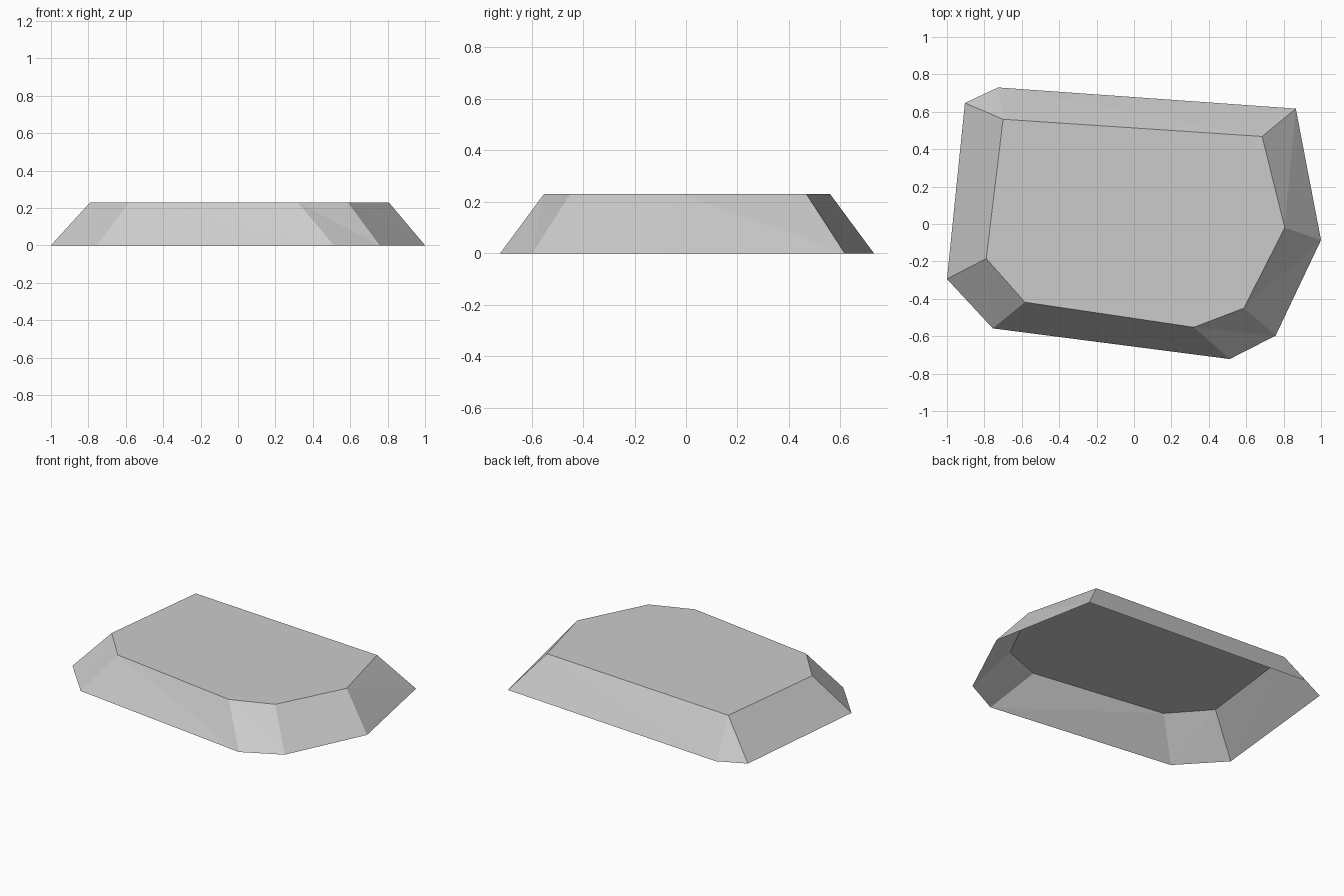
import bpy
import bmesh

cube = bpy.data.objects.get("Cube")
if cube:
    bpy.data.objects.remove(cube, do_unlink=True)

HEIGHT = 0.23

# Outline pairs, counterclockwise: (ground point, plateau point)
FRONT_LEFT_TO_BACK = [
    ((-0.755, -0.558), (-0.583, -0.418)),
    ((0.512, -0.722), (0.32, -0.552)),
    ((0.757, -0.597), (0.587, -0.45)),
    ((1.0, -0.086), (0.806, -0.02)),
    ((0.865, 0.617), (0.685, 0.468)),
    ((-0.727, 0.73), (-0.70, 0.56)),
    ((-0.904, 0.647), (-0.70, 0.56)),  # both corners meet one plateau point
    ((-1.0, -0.294), (-0.79, -0.185)),
]

# Stone grey
stone = bpy.data.materials.new("stone_grey")
stone.use_nodes = True
grey = (0.6, 0.6, 0.6, 1.0)
stone.diffuse_color = grey
shader = next(n for n in stone.node_tree.nodes if n.type == 'BSDF_PRINCIPLED')
shader.inputs["Base Color"].default_value = grey
shader.inputs["Roughness"].default_value = 0.9

# Flat rock slab, open underneath
bm = bmesh.new()
plateau = {}
base_ring, top_ring = [], []
for ground, top in FRONT_LEFT_TO_BACK:
    base_ring.append(bm.verts.new((*ground, 0)))
    if top not in plateau:
        plateau[top] = bm.verts.new((*top, HEIGHT))
    top_ring.append(plateau[top])

# Sloping sides, each split into two flat facets
count = len(base_ring)
for i in range(count):
    j = (i + 1) % count
    bm.faces.new((base_ring[i], base_ring[j], top_ring[i]))
    if top_ring[i] is not top_ring[j]:
        bm.faces.new((base_ring[j], top_ring[j], top_ring[i]))

# Level top
bm.faces.new(list(plateau.values()))

mesh = bpy.data.meshes.new("rock_slab")
bm.to_mesh(mesh)
bm.free()
mesh.materials.append(stone)
rock = bpy.data.objects.new("rock_slab", mesh)
bpy.context.collection.objects.link(rock)
